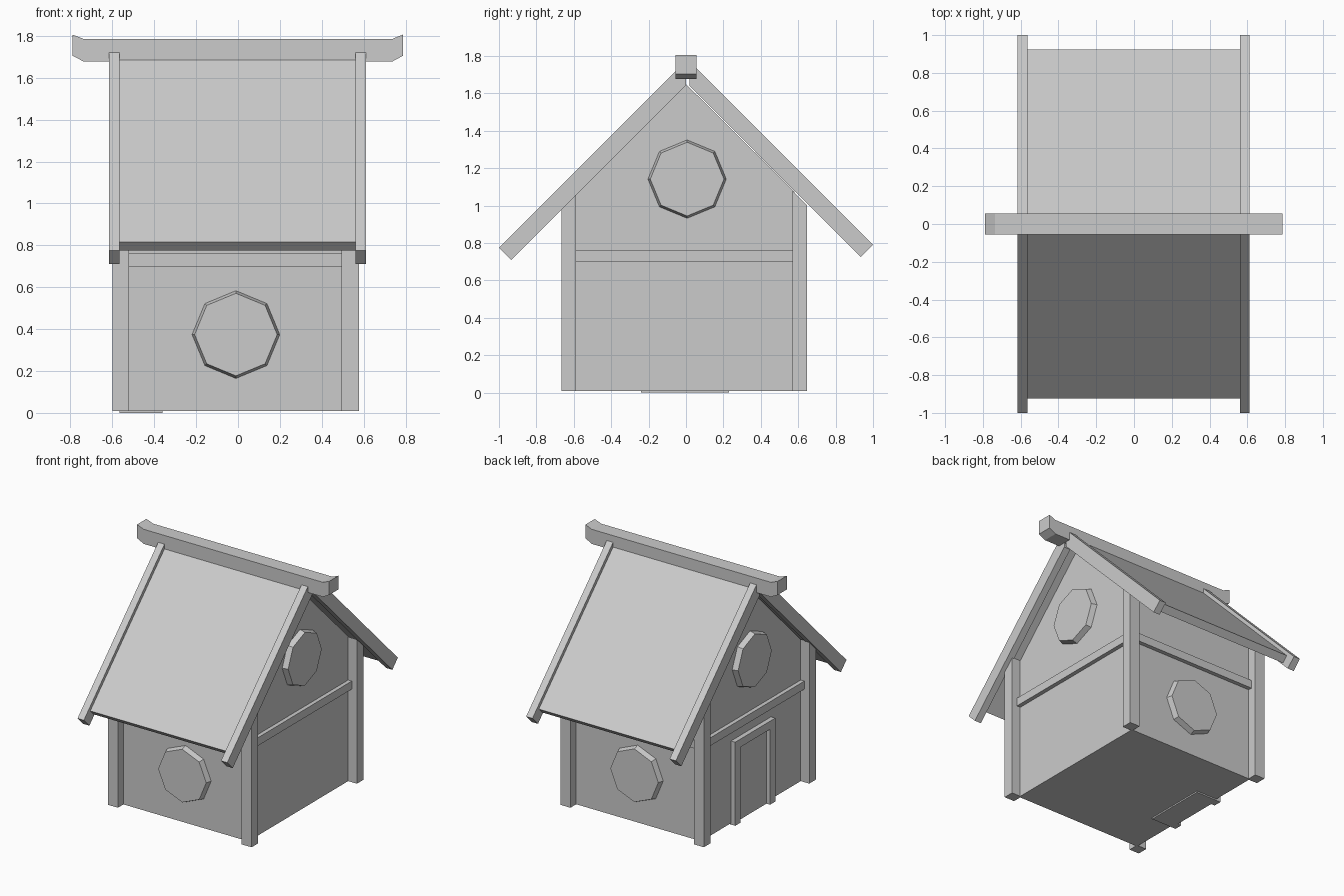
import bpy, bmesh
from math import pi
from mathutils import Matrix, Vector

if "Cube" in bpy.data.objects:
    bpy.data.objects.remove(bpy.data.objects["Cube"])


def finish(name, bm):
    bmesh.ops.recalc_face_normals(bm, faces=bm.faces)
    me = bpy.data.meshes.new(name)
    bm.to_mesh(me)
    bm.free()
    ob = bpy.data.objects.new(name, me)
    bpy.context.collection.objects.link(ob)
    return ob


def extrude(name, points, axis, lo, hi):
    """Extrude a profile along x (points are y,z) or y (points are x,z)."""
    bm = bmesh.new()
    place = (lambda a, b: (lo, a, b)) if axis == 'x' else (lambda a, b: (a, lo, b))
    face = bm.faces.new([bm.verts.new(place(*p)) for p in points])
    new = bmesh.ops.extrude_face_region(bm, geom=[face])['geom']
    step = Vector((hi - lo, 0, 0) if axis == 'x' else (0, hi - lo, 0))
    bmesh.ops.translate(bm, vec=step,
                        verts=[v for v in new if isinstance(v, bmesh.types.BMVert)])
    return finish(name, bm)


def box(name, x0, x1, y0, y1, z0, z1):
    return extrude(name, [(y0, z0), (y1, z0), (y1, z1), (y0, z1)], 'x', x0, x1)


def window(name, loc, rot):
    """Eight-sided window block, tapering towards its outer face (+z before rotation)."""
    bm = bmesh.new()
    bmesh.ops.create_cone(bm, cap_ends=True, segments=8, radius1=0.222,
                          radius2=0.197, depth=0.08,
                          matrix=Matrix.Translation(loc) @ rot)
    return finish(name, bm)


# House body with gables
extrude("house_body", [(-0.6, 0.01), (0.58, 0.01), (0.58, 1.075), (0, 1.65), (-0.6, 1.05)],
        'x', -0.53, 0.505)

# Corner posts, tops cut to the roof slope
for xn, x0, x1 in (("left", -0.6, -0.52), ("right", 0.495, 0.577)):
    for yn, y0, y1 in (("front", -0.665, -0.588), ("back", 0.57, 0.648)):
        c = 1.65
        extrude(f"corner_post_{yn}_{xn}",
                [(y0, 0.01), (y1, 0.01), (y1, c - abs(y1)), (y0, c - abs(y0))], 'x', x0, x1)

# Horizontal wall rails
box("rail_left", -0.56, -0.5, -0.6, 0.58, 0.70, 0.76)
box("rail_right", 0.48, 0.535, -0.6, 0.58, 0.70, 0.76)
box("rail_front", -0.53, 0.505, -0.63, -0.58, 0.70, 0.76)
box("rail_back", -0.53, 0.505, 0.56, 0.61, 0.70, 0.76)

# Roof slopes: panel plus raised edge boards, square-cut at the eaves
for side, s, c, eave in (("front", -1, 1.775, 1.0), ("back", 1, 1.79, 1.0)):
    top = 0.0 if s < 0 else 0.02

    def slope(outer, drop, y_end):
        h = drop / 2
        pts = [(y_end, outer - y_end), (y_end - h, outer - y_end - h),
               (top, outer - drop - top), (top, outer - top)]
        return [(s * y, z) for y, z in pts]

    extrude(f"roof_panel_{side}", slope(c - 0.035, 0.08, 0.925), 'x', -0.58, 0.575)
    extrude(f"roof_edge_left_{side}", slope(c, 0.13, eave), 'x', -0.617, -0.565)
    extrude(f"roof_edge_right_{side}", slope(c, 0.13, eave), 'x', 0.56, 0.612)

# Ridge beam with upturned ends
extrude("ridge_beam", [(-0.79, 1.705), (-0.735, 1.677), (0.735, 1.677), (0.787, 1.705),
                       (0.787, 1.806), (0.735, 1.785), (-0.735, 1.785), (-0.79, 1.806)],
        'y', -0.055, 0.055)

# Windows on all four sides
window("window_front", (-0.01, -0.6, 0.374), Matrix.Rotation(pi / 2, 4, 'X'))
window("window_back", (-0.01, 0.58, 0.374), Matrix.Rotation(-pi / 2, 4, 'X'))
window("window_right", (0.505, 0.006, 1.142), Matrix.Rotation(pi / 2, 4, 'Y'))
window("window_left", (-0.53, 0.006, 1.142), Matrix.Rotation(-pi / 2, 4, 'Y'))

# Door on the left side: panel and surrounding frame
box("door_panel", -0.535, -0.36, -0.18, 0.17, 0, 0.56)
extrude("door_frame", [(-0.24, 0), (-0.18, 0), (-0.18, 0.56), (0.17, 0.56), (0.17, 0),
                       (0.23, 0), (0.23, 0.62), (-0.24, 0.62)], 'x', -0.565, -0.36)
